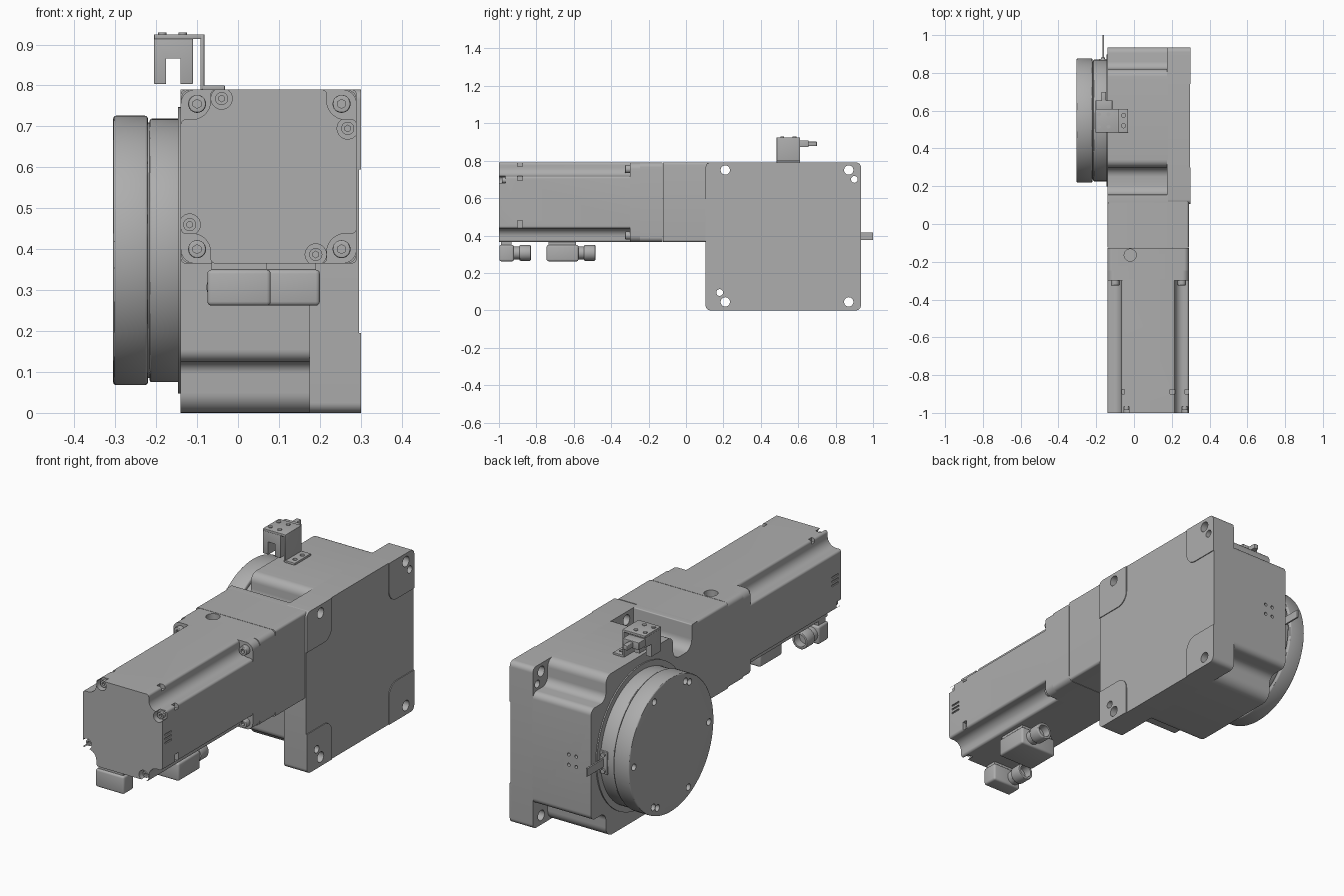
import bpy, bmesh, math
from mathutils import Vector, Matrix

if "Cube" in bpy.data.objects:
    bpy.data.objects.remove(bpy.data.objects["Cube"], do_unlink=True)

grey = bpy.data.materials.new("machine grey")
grey.use_nodes = True
colour = (0.42, 0.42, 0.42, 1)
grey.diffuse_color = colour
grey.node_tree.nodes["Principled BSDF"].inputs["Base Color"].default_value = colour


def finish(name, bm):
    bmesh.ops.recalc_face_normals(bm, faces=bm.faces)
    mesh = bpy.data.meshes.new(name)
    bm.to_mesh(mesh)
    bm.free()
    mesh.materials.append(grey)
    ob = bpy.data.objects.new(name, mesh)
    bpy.context.collection.objects.link(ob)
    return ob


def box(name, x, y, z, bevel=0):
    bm = bmesh.new()
    bmesh.ops.create_cube(bm, size=1)
    for v in bm.verts:
        v.co = [lo + (c + 0.5) * (hi - lo) for c, (lo, hi) in zip(v.co, (x, y, z))]
    if bevel:
        bmesh.ops.bevel(bm, geom=bm.edges[:], offset=bevel, segments=3,
                        profile=0.5, affect='EDGES')
    return finish(name, bm)


def prism(name, axis, span, corners):
    """Extrude a right-angled outline of (a, b, fillet radius) along an axis."""
    outline = []
    for i, (a, b, r) in enumerate(corners):
        p = Vector((a, b))
        u = (Vector(corners[i - 1][:2]) - p).normalized()
        v = (Vector(corners[(i + 1) % len(corners)][:2]) - p).normalized()
        if not r:
            outline.append(p)
            continue
        for k in range(9):
            t = k / 8 * math.pi / 2
            outline.append(p + (u + v) * r - r * (v * math.cos(t) + u * math.sin(t)))
    place = {'x': lambda t, a, b: (t, a, b), 'y': lambda t, a, b: (a, t, b)}[axis]
    bm = bmesh.new()
    face = bm.faces.new([bm.verts.new(place(span[0], *p)) for p in outline])
    new = bmesh.ops.extrude_face_region(bm, geom=[face])["geom"]
    bmesh.ops.translate(bm, vec=place(span[1] - span[0], 0, 0),
                        verts=[g for g in new if isinstance(g, bmesh.types.BMVert)])
    return finish(name, bm)


def rect(a, b, r):
    return [(a[0], b[0], r), (a[1], b[0], r), (a[1], b[1], r), (a[0], b[1], r)]


def cyl(name, axis, start, end, r, bevel=0, sides=32):
    """Cylinder along an axis, from start point to a coordinate on that axis."""
    i = 'xyz'.index(axis)
    centre = Vector(start)
    depth = abs(end - start[i])
    centre[i] = (start[i] + end) / 2
    turn = {'x': Matrix.Rotation(math.pi / 2, 4, 'Y'),
            'y': Matrix.Rotation(math.pi / 2, 4, 'X'), 'z': Matrix()}[axis]
    bm = bmesh.new()
    bmesh.ops.create_cone(bm, cap_ends=True, segments=sides, radius1=r, radius2=r,
                          depth=depth, matrix=Matrix.Translation(centre) @ turn)
    if bevel:
        rims = [e for e in bm.edges if any(len(f.verts) > 4 for f in e.link_faces)]
        bmesh.ops.bevel(bm, geom=rims, offset=bevel, segments=3, profile=0.5, affect='EDGES')
    return finish(name, bm)


def cut(ob, *cutters):
    for c in cutters:
        mod = ob.modifiers.new("cut", 'BOOLEAN')
        mod.operation = 'DIFFERENCE'
        mod.object = c
        bpy.context.view_layer.objects.active = ob
        bpy.ops.object.modifier_apply(modifier=mod.name)
        bpy.data.objects.remove(c, do_unlink=True)


# Gear housing with notched corners
housing = prism("gear_housing", 'x', (-0.14, 0.18), [
    (0.30, 0, 0.05), (0.30, 0.125, 0.03), (0.11, 0.125, 0.03), (0.11, 0.79, 0.005),
    (0.155, 0.79, 0.005), (0.155, 0.67, 0.05), (0.30, 0.67, 0.05), (0.30, 0.79, 0.04),
    (0.82, 0.79, 0.04), (0.82, 0.67, 0.04), (0.935, 0.67, 0.03), (0.935, 0.125, 0.03),
    (0.82, 0.125, 0.04), (0.82, 0, 0.05)])
cut(housing, *[cyl("cutter", 'y', (x, 0.91, z), 0.95, 0.008, sides=16)
               for x in (-0.06, -0.02) for z in (0.37, 0.42)])

# Mounting plate, its raised corner pads and through holes
plate = prism("mounting_plate", 'x', (0.175, 0.296), rect((0.105, 0.935), (0, 0.79), 0.025))
holes = [(0.21, 0.75, 0.025), (0.87, 0.75, 0.025), (0.90, 0.70, 0.018),
         (0.21, 0.045, 0.025), (0.18, 0.095, 0.018), (0.87, 0.045, 0.025)]
cut(plate, *[cyl("cutter", 'x', (0.1, y, z), 0.35, r) for y, z, r in holes])
for y0, y1, side in ((0.105, 0.30, "front"), (0.935, 0.74, "rear")):
    for z0, z1, level in ((0, 0.195, "lower"), (0.79, 0.595, "upper")):
        pad = prism(f"{side}_{level}_pad", 'x', (0.29, 0.30),
                    [(y0, z0, 0.025), (y1, z0, 0), (y1, z1, 0.06), (y0, z1, 0)])
        cut(pad, *[cyl("cutter", 'x', (0.1, y, z), 0.35, r) for y, z, r in holes
                   if min(y0, y1) < y < max(y0, y1) and min(z0, z1) < z < max(z0, z1)])

# Rotary output disc
AXIS_Y, AXIS_Z = 0.548, 0.397
cyl("output_seal_ring", 'x', (-0.13, AXIS_Y, AXIS_Z), -0.146, 0.35, sides=96)
cyl("output_collar", 'x', (-0.14, AXIS_Y, AXIS_Z), -0.216, 0.322, 0.006, 96)
cyl("output_groove", 'x', (-0.20, AXIS_Y, AXIS_Z), -0.23, 0.312, sides=96)
disc = cyl("output_disc", 'x', (-0.22, AXIS_Y, AXIS_Z), -0.305, 0.329, 0.007, 96)
for angle in (0, 63, 112, 119, 180, 243, 292, 299):
    a = math.radians(angle)
    cut(disc, cyl("cutter", 'x', (-0.32, AXIS_Y + 0.29 * math.cos(a),
                                  AXIS_Z + 0.29 * math.sin(a)), -0.25, 0.016, sides=20))

# Trigger finger on the disc rim
box("trigger_base", (-0.185, -0.145), (0.855, 0.874), (0.34, 0.45), 0.002)
box("trigger_finger", (-0.166, -0.158), (0.86, 1.0), (0.375, 0.415))
for z in (0.355, 0.435):
    cyl("trigger_screw", 'y', (-0.165, 0.87, z), 0.882, 0.011, sides=16)

# Adapter and flange between gear and motor
LEFT, RIGHT, LOW, TOP = -0.14, 0.29, 0.365, 0.79
MX, MZ = (LEFT + RIGHT) / 2, (LOW + TOP) / 2
prism("gear_adapter", 'y', (-0.124, 0.12), rect((LEFT, RIGHT), (LOW, TOP), 0.012))
flange = prism("motor_flange", 'y', (-0.245, -0.126), rect((LEFT, RIGHT), (LOW, TOP), 0.025))
cut(flange, cyl("cutter", 'z', (-0.02, -0.165, 0.73), 0.82, 0.032),
    cyl("cutter", 'z', (-0.02, -0.165, 0.34), 0.42, 0.032))
prism("motor_mount", 'y', (-0.30, -0.243), rect((LEFT, RIGHT), (LOW, TOP), 0.035))

# Motor body with a rounded notch along each corner
N, R = 0.073, 0.045
xs, zs = (LEFT, LEFT + N, RIGHT - N, RIGHT), (LOW, LOW + N, TOP - N, TOP)
E = 0.012
motor = prism("motor_body", 'y', (-1.0, -0.29), [
    (xs[1], zs[0], E), (xs[2], zs[0], E), (xs[2], zs[1], R), (xs[3], zs[1], E),
    (xs[3], zs[2], E), (xs[2], zs[2], R), (xs[2], zs[3], E), (xs[1], zs[3], E),
    (xs[1], zs[2], R), (xs[0], zs[2], E), (xs[0], zs[1], E), (xs[1], zs[1], R)])

# Recessed cover screws, cover joint and cooling slits
cover_screws = [(-0.04, 0.768), (0.268, 0.695), (-0.118, 0.46), (0.19, 0.387)]
cut(motor, *[cyl("cutter", 'y', (x, -1.01, z), -0.965, 0.026, sides=24) for x, z in cover_screws])
for x, z in cover_screws:
    screw = cyl("cover_screw", 'y', (x, -0.96, z), -0.985, 0.016, sides=20)
    cut(screw, cyl("cutter", 'y', (x, -0.99, z), -0.975, 0.008, sides=6))
cut(motor, *[box("cutter", (x - 0.006, x + 0.006), (-0.98, -0.93), (z, z + 0.008))
             for x in (LEFT, RIGHT) for z in (0.56, 0.58, 0.60)])
cut(motor, *[box("cutter", (x - 0.02, x + 0.02), (-0.90, -0.875), (z - 0.02, z + 0.02))
             for x, z in ((-0.07, 0.79), (0.21, 0.79), (0.29, 0.715), (0.29, 0.46))])

# Flange mounting bolts in the corner notches
for x in (-0.1, 0.253):
    for z in (0.40, 0.755):
        bolt = cyl("mount_bolt", 'y', (x, -0.29, z), -0.325, 0.022, 0.003, 24)
        cut(bolt, cyl("cutter", 'y', (x, -0.335, z), -0.31, 0.011, sides=6))

# Plug connectors under the motor
for name, x, y in (("encoder_plug", (-0.075, 0.08), (-0.998, -0.92)),
                   ("power_plug", (0.0, 0.20), (-0.745, -0.575))):
    mid = x[0] + 0.04 if name == "encoder_plug" else x[1] - 0.06
    box(name + "_body", x, y, (0.262, 0.35), 0.01)
    box(name + "_base", (x[0] + 0.01, x[1] - 0.01), (y[0] + 0.01, y[1] - 0.012), (0.33, 0.38))
    cyl(name + "_neck", 'y', (mid, y[1] - 0.02, 0.307), y[1] + 0.04, 0.034)
    socket = cyl(name + "_socket", 'y', (mid, y[1] + 0.03, 0.307), y[1] + 0.09, 0.042, 0.004)
    cut(socket, cyl("cutter", 'y', (mid, y[1] + 0.05, 0.307), y[1] + 0.1, 0.03))

# Sensor bracket
foot = box("bracket_foot", (-0.087, -0.032), (0.485, 0.61), (0.788, 0.80), 0.002)
cut(foot, *[cyl("cutter", 'z', (-0.055, y, 0.78), 0.81, 0.011, sides=16) for y in (0.52, 0.575)])
box("bracket_upright", (-0.092, -0.082), (0.485, 0.61), (0.79, 0.925), 0.002)
box("bracket_top", (-0.205, -0.084), (0.485, 0.61), (0.913, 0.925), 0.002)

# Fork sensor and its cable plug
sensor = box("fork_sensor", (-0.205, -0.11), (0.485, 0.605), (0.803, 0.915), 0.003)
cut(sensor, box("cutter", (-0.176, -0.14), (0.47, 0.56), (0.79, 0.866)),
    box("cutter", (-0.22, -0.1), (0.56, 0.62), (0.79, 0.866)))
box("sensor_plug", (-0.203, -0.115), (0.60, 0.655), (0.872, 0.908), 0.002)
box("sensor_cable", (-0.172, -0.148), (0.65, 0.70), (0.878, 0.902), 0.003)
for x in (-0.185, -0.135):
    for y in (0.515, 0.58):
        cyl("sensor_screw", 'z', (x, y, 0.92), 0.929, 0.01, sides=16)

# Smooth shading with sharp edges kept
bpy.ops.object.select_all(action='DESELECT')
for ob in bpy.context.collection.objects:
    if ob.type == 'MESH':
        ob.select_set(True)
        bpy.context.view_layer.objects.active = ob
bpy.ops.object.shade_smooth_by_angle(angle=math.radians(30))
